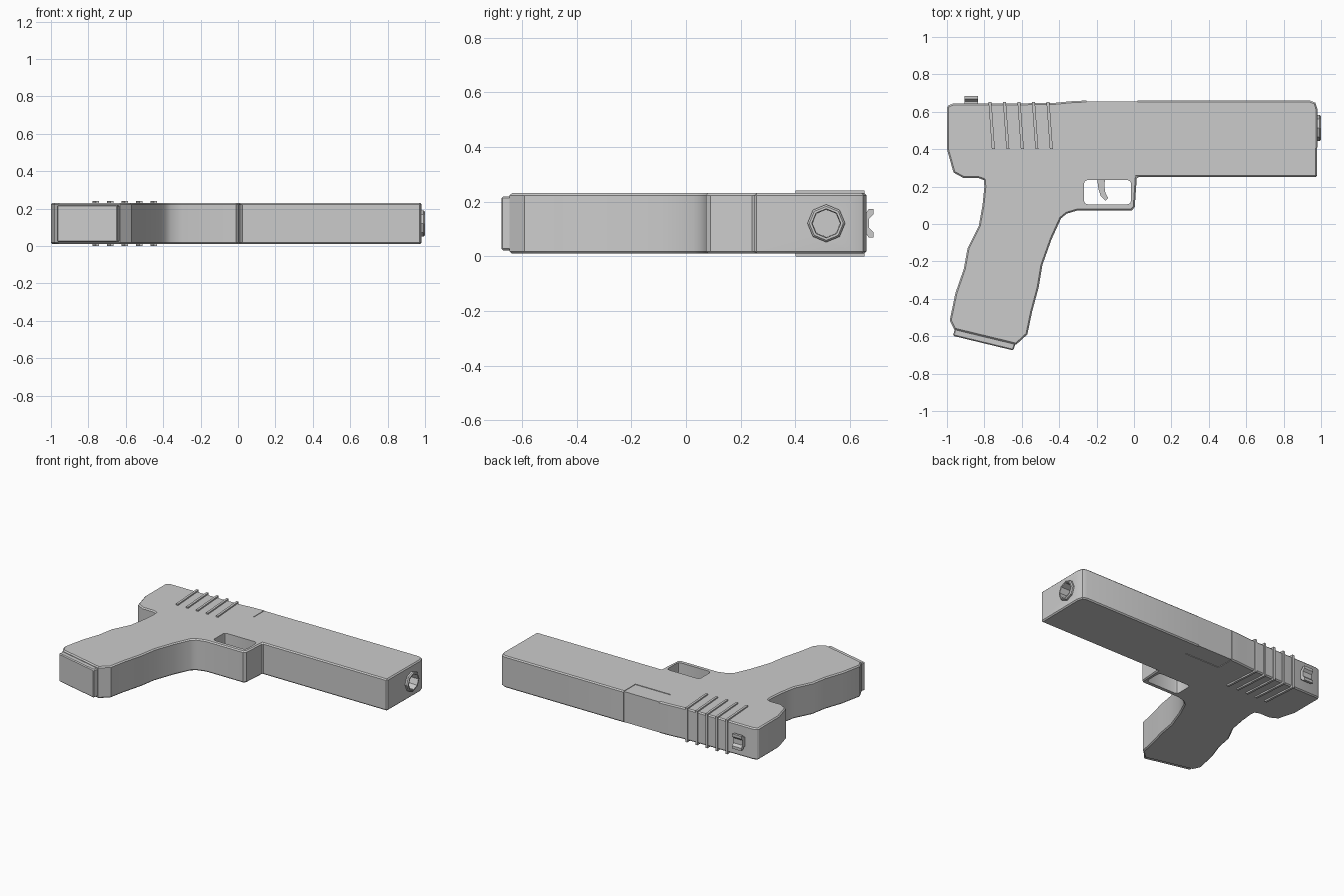
import bpy, bmesh, math
from mathutils import Matrix

if "Cube" in bpy.data.objects:
    bpy.data.objects.remove(bpy.data.objects["Cube"])

Z0, Z1 = 0.01, 0.231
MID = (Z0 + Z1) / 2


def make(name, bm):
    bmesh.ops.recalc_face_normals(bm, faces=bm.faces[:])
    me = bpy.data.meshes.new(name)
    bm.to_mesh(me)
    bm.free()
    ob = bpy.data.objects.new(name, me)
    bpy.context.collection.objects.link(ob)
    return ob


def prism(name, pts, a, b, to3d=lambda u, v, w: (u, v, w)):
    """Extrude a 2D outline from depth a to depth b."""
    bm = bmesh.new()
    lo = [bm.verts.new(to3d(u, v, a)) for u, v in pts]
    hi = [bm.verts.new(to3d(u, v, b)) for u, v in pts]
    bm.faces.new(lo[::-1])
    bm.faces.new(hi)
    n = len(pts)
    for i in range(n):
        j = (i + 1) % n
        bm.faces.new((lo[i], lo[j], hi[j], hi[i]))
    return make(name, bm)


def rect(x0, x1, y0, y1, c=0.0):
    if not c:
        return [(x0, y0), (x1, y0), (x1, y1), (x0, y1)]
    pts = []
    for cx, cy, start in ((x1 - c, y0 + c, -90), (x1 - c, y1 - c, 0),
                          (x0 + c, y1 - c, 90), (x0 + c, y0 + c, 180)):
        for k in range(3):
            t = math.radians(start + 45 * k)
            pts.append((cx + c * math.cos(t), cy + c * math.sin(t)))
    return pts


def bevel(ob, width, angle):
    m = ob.modifiers.new("edge", 'BEVEL')
    m.width, m.segments = width, 1
    m.limit_method, m.angle_limit = 'ANGLE', math.radians(angle)


def finish(ob, angle=30):
    bpy.ops.object.select_all(action='DESELECT')
    ob.select_set(True)
    bpy.context.view_layer.objects.active = ob
    if ob.modifiers:
        bpy.ops.object.convert(target='MESH')
    bpy.ops.object.shade_smooth_by_angle(angle=math.radians(angle))


# Slide, frame, guard and grip as one profile
outline = [(-1, .63), (-.97, .643), (-.6, .645), (-.42, .648), (-.34, .656), (-.26, .66),
           (.94, .66), (.97, .648), (.982, .61), (.978, .25),
           (.015, .25), (.004, .09), (-.012, .073), (-.3, .073), (-.36, .055),
           (-.39, .03), (-.44, -.08), (-.49, -.22), (-.51, -.34), (-.545, -.47),
           (-.57, -.59), (-.63, -.645), (-.96, -.565), (-.985, -.515), (-.955, -.37),
           (-.91, -.24), (-.89, -.13), (-.83, -.01), (-.81, .1), (-.8, .2),
           (-.803, .235), (-.83, .245), (-.91, .245), (-.965, .275), (-1, .4)]
body = prism("body", outline, Z0, Z1)
bevel(body, 0.008, 65)

# Cutters: guard opening, port recess on each side and top, muzzle bore
cutters = [prism("guard_cutter", rect(-.268, -.015, .105, .235, .02), -.1, .4),
           prism("port_cutter_upper", rect(-.255, .02, .53, .75), Z1 - .004, .4),
           prism("port_cutter_lower", rect(-.255, .02, .53, .75), -.2, Z0 + .004),
           prism("port_cutter_top", rect(-.255, .02, .656, .75), -.2, .4)]


def octagon(r):
    return [(.513 + r * math.cos(k * math.pi / 4), MID + r * math.sin(k * math.pi / 4))
            for k in range(8)]


along_x = lambda u, v, w: (w, u, v)
cutters.append(prism("bore_cutter", octagon(.06), .88, 1.2, along_x))
for c in cutters:
    c.hide_render = True
    m = body.modifiers.new("cut", 'BOOLEAN')
    m.operation, m.solver, m.object = 'DIFFERENCE', 'EXACT', c
finish(body)
for c in cutters:
    bpy.data.objects.remove(c)

# Muzzle ring: octagonal tube swept through an (x, radius) section
bm = bmesh.new()
rings = [[bm.verts.new((x, y, z)) for y, z in octagon(r)]
         for x, r in ((.9, .069), (.993, .069), (1, .062), (1, .053), (.9, .05))]
for i in range(len(rings)):
    a, b = rings[i], rings[(i + 1) % len(rings)]
    for k in range(8):
        j = (k + 1) % 8
        bm.faces.new((a[k], a[j], b[j], b[k]))
finish(make("muzzle_ring", bm))

# Grip ribs wrapping both sides and the top
for i in range(5):
    x = -.778 + i * .0775
    prism(f"slide_rib_{i + 1}",
          [(x + .018, .4), (x + .034, .4), (x + .016, .653), (x, .653)], 0, .24)

# Rear sight with a notch
sight = [(.088, .635), (.088, .655), (.069, .668), (.069, .685), (.088, .685), (.103, .67)]
sight += [(2 * MID - z, y) for z, y in reversed(sight)]
prism("rear_sight", sight, -.907, -.835, lambda u, v, w: (w, v, u))

# Trigger
trigger = [(-.197, .245), (-.155, .245), (-.158, .2), (-.153, .165), (-.138, .14),
           (-.153, .125), (-.178, .15), (-.19, .185)]
finish(prism("trigger", trigger, MID - .025, MID + .025))

# Base plate under the grip
plate = prism("grip_base_plate",
              [(-.955, -.55), (-.968, -.598), (-.645, -.676), (-.63, -.63)],
              Z0 + .012, Z1 - .012)
bevel(plate, 0.006, 40)
finish(plate)
